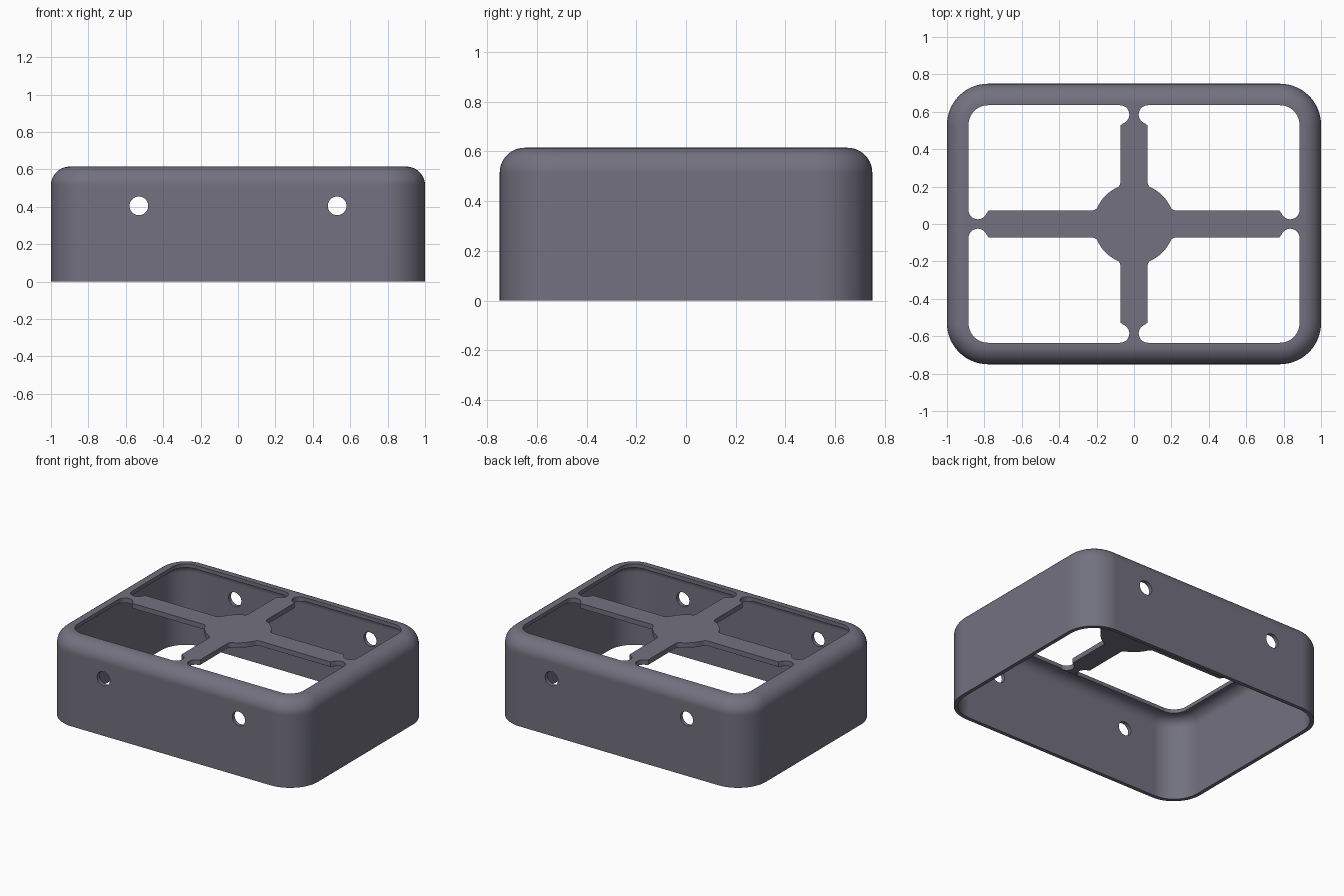
import bpy, bmesh, math

if "Cube" in bpy.data.objects:
    bpy.data.objects.remove(bpy.data.objects["Cube"], do_unlink=True)

HX, HY, H = 1.0, 0.75, 0.615      # outer half sizes and height
CORNER, FILLET, WALL = 0.22, 0.1, 0.027
LIP = 0.115                       # inset of the top opening
OX, OY = HX - LIP, HY - LIP       # half sizes of the opening

grey = bpy.data.materials.new("slate_grey")
grey.use_nodes = True
COLOUR = (0.17, 0.165, 0.215, 1)
grey.diffuse_color = COLOUR
grey.node_tree.nodes["Principled BSDF"].inputs["Base Color"].default_value = COLOUR


def make_object(name, bm):
    bmesh.ops.recalc_face_normals(bm, faces=bm.faces)
    mesh = bpy.data.meshes.new(name)
    bm.to_mesh(mesh)
    bm.free()
    mesh.materials.append(grey)
    ob = bpy.data.objects.new(name, mesh)
    bpy.context.collection.objects.link(ob)
    return ob


def activate(ob):
    bpy.ops.object.select_all(action='DESELECT')
    ob.select_set(True)
    bpy.context.view_layer.objects.active = ob


def arc(cx, cy, r, a0, a1, n):
    return [(cx + r * math.cos(math.radians(a0 + (a1 - a0) * i / n)),
             cy + r * math.sin(math.radians(a0 + (a1 - a0) * i / n))) for i in range(n + 1)]


def rounded_rect(inset):
    pts = []
    for k, (sx, sy) in enumerate([(1, 1), (-1, 1), (-1, -1), (1, -1)]):
        pts += arc(sx * (HX - CORNER), sy * (HY - CORNER), CORNER - inset, 90 * k, 90 * k + 90, 14)
    return pts


# Shell: a closed wall profile of (inset, height) swept round a rounded rectangle
zc = H - FILLET
profile = [(0, 0)] + arc(FILLET, zc, FILLET, 180, 90, 10) + [(LIP, H), (LIP, H - WALL)]
profile += arc(FILLET, zc, FILLET - WALL, 90, 180, 8) + [(WALL, 0)]
bm = bmesh.new()
rings = [[bm.verts.new((x, y, z)) for x, y in rounded_rect(d)] for d, z in profile]
for a, b in zip(rings, rings[1:] + rings[:1]):
    for i in range(len(a)):
        j = (i + 1) % len(a)
        bm.faces.new((a[i], a[j], b[j], b[i]))
shell = make_object("shell", bm)

# Two screw holes through the front and back walls
for x in (-0.53, 0.53):
    bpy.ops.mesh.primitive_cylinder_add(vertices=32, radius=0.05, depth=2,
                                        location=(x, 0, 0.405), rotation=(math.pi / 2, 0, 0))
    cutter = bpy.context.object
    cutter.hide_render = True
    activate(shell)
    mod = shell.modifiers.new("hole", 'BOOLEAN')
    mod.operation, mod.solver, mod.object = 'DIFFERENCE', 'EXACT', cutter
    bpy.ops.object.modifier_apply(modifier=mod.name)
    bpy.data.objects.remove(cutter, do_unlink=True)

# Cross: hub, four arms and narrow break-away necks, flush with the top
ARM, HUB, NOTCH, BLEND = 0.073, 0.215, 0.05, 0.03


def arm_side(end):
    """Upper edge of an arm along +x, from the rim inwards to the hub."""
    pts = arc(end - NOTCH, 0.075, NOTCH, 0, -155, 12)
    pts += [(end - 0.1, 0.062), (end - 0.108, ARM)]
    fy = ARM + BLEND
    fx = math.sqrt((HUB + BLEND) ** 2 - fy ** 2)
    a = math.degrees(math.atan2(fy, fx))
    return pts + arc(fx, fy, BLEND, 270, 180 + a, 5), a


right, a = arm_side(OX)
back, _ = arm_side(OY)
quarter = right + arc(0, 0, HUB, a, 90 - a, 12)[1:-1] + [(y, x) for x, y in reversed(back)]
outline = []
for sx, sy in [(1, 1), (-1, 1), (-1, -1), (1, -1)]:
    pts = [(sx * x, sy * y) for x, y in quarter]
    outline += pts if sx * sy > 0 else pts[::-1]
bm = bmesh.new()
face = bm.faces.new([bm.verts.new((x, y, H)) for x, y in outline])
ext = bmesh.ops.extrude_face_region(bm, geom=[face])
for v in ext["geom"]:
    if isinstance(v, bmesh.types.BMVert):
        v.co.z = H - 0.035
bmesh.ops.triangulate(bm, faces=[f for f in bm.faces if len(f.verts) > 4])
cross = make_object("cross_brace", bm)

# Smooth rounded parts, crisp edges
for ob in (shell, cross):
    activate(ob)
    bpy.ops.object.shade_smooth_by_angle(angle=math.radians(35))
    wn = ob.modifiers.new("weighted_normals", 'WEIGHTED_NORMAL')
    wn.keep_sharp = True
